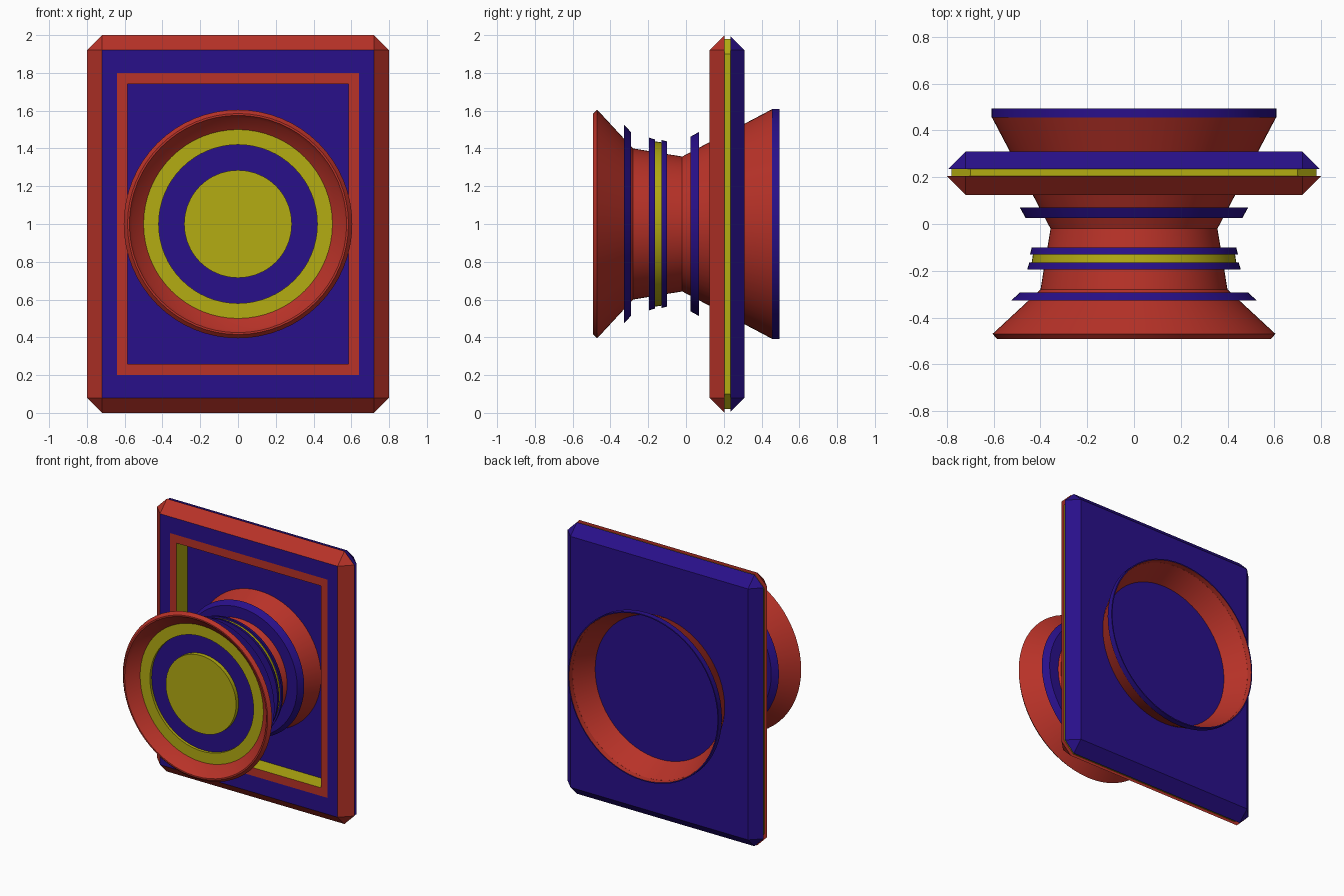
import bpy, bmesh
from math import cos, sin, pi, radians

cube = bpy.data.objects.get("Cube")
if cube:
    bpy.data.objects.remove(cube)

CENTRE_Z = 1.0
SEGMENTS = 64


def make_material(name, rgb):
    mat = bpy.data.materials.new(name)
    mat.use_nodes = True
    mat.diffuse_color = (*rgb, 1)
    bsdf = mat.node_tree.nodes["Principled BSDF"]
    bsdf.inputs["Base Color"].default_value = (*rgb, 1)
    bsdf.inputs["Roughness"].default_value = 0.6
    return mat


RED, BLUE, YELLOW = range(3)
MATERIALS = [
    make_material("brick red", (0.48, 0.032, 0.021)),
    make_material("deep blue", (0.022, 0.005, 0.254)),
    make_material("olive yellow", (0.456, 0.413, 0.006)),
]


def skin_loops(name, loops, colours, close=False, caps=None, smooth=False):
    """Join successive loops of points with bands of faces, one colour per band."""
    bm = bmesh.new()
    rings = [[bm.verts.new(p) for p in loop] for loop in loops]
    pairs = list(zip(rings, rings[1:]))
    if close:
        pairs.append((rings[-1], rings[0]))
    for i, (a, b) in enumerate(pairs):
        for j in range(len(a)):
            k = (j + 1) % len(a)
            face = bm.faces.new((a[j], a[k], b[k], b[j]))
            face.material_index = colours[i] if isinstance(colours, list) else colours
    if caps:
        for ring, colour in zip((rings[0], rings[-1]), caps):
            bm.faces.new(ring).material_index = colour
    bmesh.ops.remove_doubles(bm, verts=bm.verts, dist=1e-5)
    bmesh.ops.recalc_face_normals(bm, faces=bm.faces)
    mesh = bpy.data.meshes.new(name)
    bm.to_mesh(mesh)
    bm.free()
    for mat in MATERIALS:
        mesh.materials.append(mat)
    obj = bpy.data.objects.new(name, mesh)
    bpy.context.collection.objects.link(obj)
    if smooth:
        bpy.ops.object.select_all(action="DESELECT")
        obj.select_set(True)
        bpy.context.view_layer.objects.active = obj
        bpy.ops.object.shade_smooth_by_angle(angle=radians(20))
    return obj


def lathe(name, profile, colours, close=False):
    """Spin a (depth, radius) profile about the front-to-back axis."""
    angles = [2 * pi * i / SEGMENTS for i in range(SEGMENTS)]
    loops = [[(r * cos(a), y, CENTRE_Z + r * sin(a)) for a in angles] for y, r in profile]
    return skin_loops(name, loops, colours, close, smooth=True)


def rectangle(hx, hz, cut, y):
    """Rectangle with cut corners, facing front."""
    corner = [(hx, hz - cut), (hx - cut, hz)]
    points = corner + [(-x, z) for x, z in reversed(corner)]
    points += [(-x, -z) for x, z in points]
    return [(x, y, CENTRE_Z + z) for x, z in points]


# Backing panel: recess, frame, chamfered front, core strip, chamfered back
skin_loops("panel", [
    rectangle(0.585, 0.74, 0, 0.25),
    rectangle(0.585, 0.74, 0, 0.125),
    rectangle(0.64, 0.80, 0, 0.125),
    rectangle(0.72, 0.92, 0, 0.125),
    rectangle(0.80, 1.00, 0.08, 0.205),
    rectangle(0.78, 0.98, 0.08, 0.205),
    rectangle(0.78, 0.98, 0.08, 0.235),
    rectangle(0.795, 0.995, 0.075, 0.235),
    rectangle(0.72, 0.92, 0, 0.31),
], [YELLOW, RED, BLUE, RED, RED, YELLOW, BLUE, BLUE], caps=(BLUE, BLUE))

# Spool body, dished at the front and flared into an open horn at the back
lathe("spool_body", [
    (-0.385, 0), (-0.385, 0.50), (-0.42, 0.50), (-0.47, 0.56), (-0.492, 0.575),
    (-0.492, 0.585), (-0.47, 0.605), (-0.28, 0.40), (-0.02, 0.357),
    (0.46, 0.61), (0.46, 0.598), (0.31, 0.52), (0.30, 0),
], RED)

# Blue lip around the open end of the horn
lathe("horn_lip", [(0.455, 0.598), (0.455, 0.61), (0.495, 0.61), (0.495, 0.602)],
      [BLUE, BLUE, BLUE, RED], close=True)

# Front cap with a raised centre, sunken ring and outer ring
lathe("front_cap", [
    (-0.43, 0), (-0.43, 0.285), (-0.40, 0.285), (-0.40, 0.42),
    (-0.42, 0.42), (-0.42, 0.50), (-0.38, 0.50), (-0.38, 0),
], [YELLOW, YELLOW, BLUE, YELLOW, YELLOW, YELLOW, YELLOW])

# Tapered collars around the spool: front depth, back depth, front and back radius
COLLARS = {
    "front_collar": (-0.327, -0.292, 0.525, 0.487, BLUE),
    "middle_front_collar": (-0.195, -0.165, 0.457, 0.448, BLUE),
    "middle_band": (-0.168, -0.127, 0.438, 0.432, YELLOW),
    "middle_back_collar": (-0.13, -0.10, 0.445, 0.437, BLUE),
    "back_collar": (0.025, 0.07, 0.463, 0.488, BLUE),
}
for name, (y0, y1, r0, r1, colour) in COLLARS.items():
    lathe(name, [(y0, 0.34), (y0, r0), (y1, r1), (y1, 0.34)], colour, close=True)
